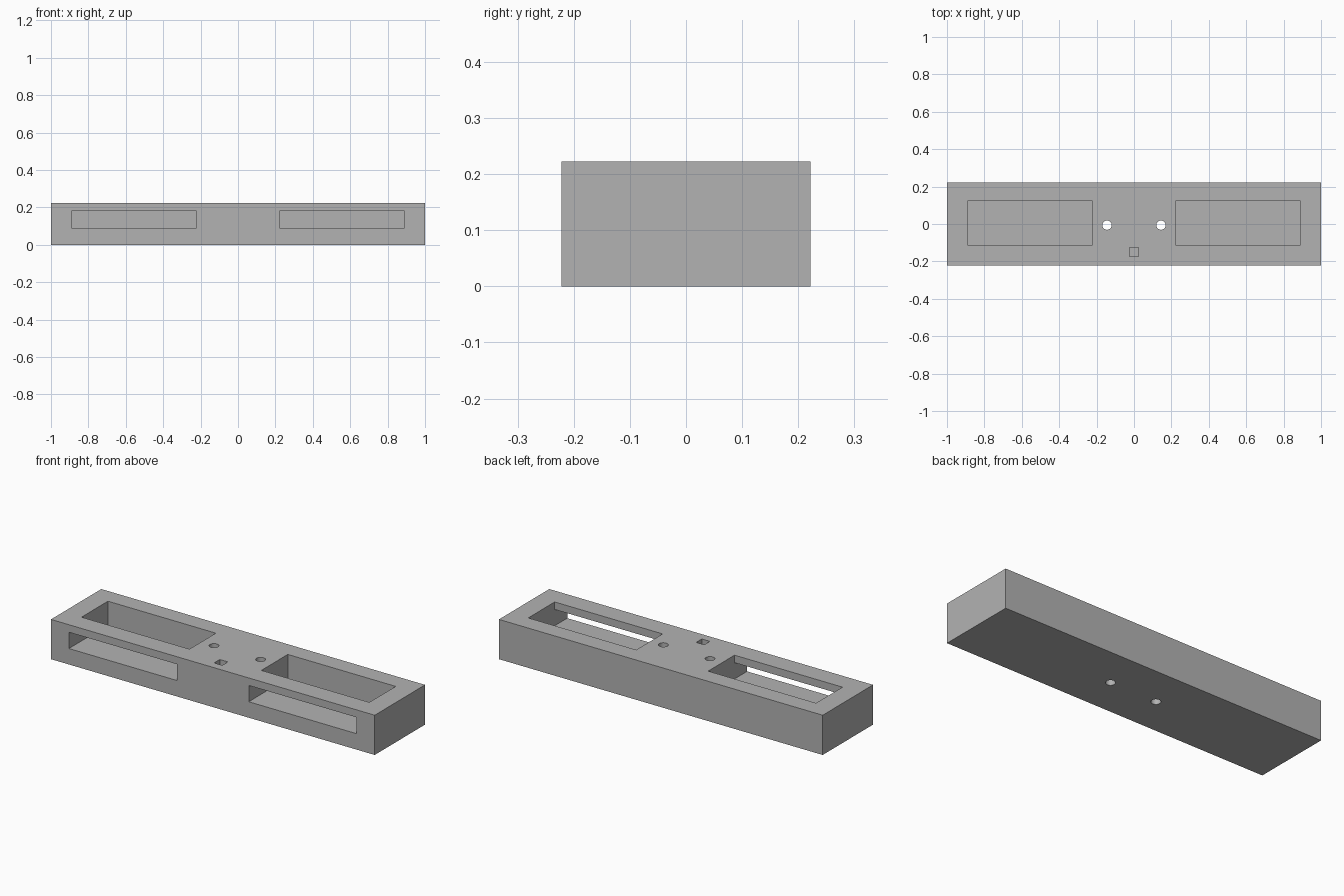
import bpy
import bmesh
import math

cube = bpy.data.objects.get("Cube")
if cube:
    bpy.data.objects.remove(cube, do_unlink=True)

LENGTH, DEPTH, HEIGHT = 2.0, 0.444, 0.222
FRONT = -DEPTH / 2
OVER = 0.1          # how far cutters reach past the outer surfaces
FLOOR = 0.089       # pocket floor, flush with the window sill

grey = bpy.data.materials.new("plain grey")
grey.use_nodes = True
grey.diffuse_color = (0.45, 0.45, 0.45, 1)
grey.node_tree.nodes["Principled BSDF"].inputs["Base Color"].default_value = grey.diffuse_color


def prism(name, outline, start, end, place):
    """Extrude a 2D outline from start to end; place(u, v, w) gives the 3D point."""
    bm = bmesh.new()
    base = [bm.verts.new(place(u, v, start)) for u, v in outline]
    top = [bm.verts.new(place(u, v, end)) for u, v in outline]
    bm.faces.new(base)
    bm.faces.new(top)
    for i in range(len(base)):
        j = (i + 1) % len(base)
        bm.faces.new((base[i], base[j], top[j], top[i]))
    bmesh.ops.recalc_face_normals(bm, faces=bm.faces)
    mesh = bpy.data.meshes.new(name)
    bm.to_mesh(mesh)
    bm.free()
    mesh.materials.append(grey)
    obj = bpy.data.objects.new(name, mesh)
    bpy.context.collection.objects.link(obj)
    return obj


def along_x(u, v, w):
    return (w, u, v)


def along_z(u, v, w):
    return (u, v, w)


def rectangle(cx, cy, sx, sy):
    return [(cx + a * sx / 2, cy + b * sy / 2)
            for a, b in ((-1, -1), (1, -1), (1, 1), (-1, 1))]


def circle(cx, cy, radius, sides=32):
    return [(cx + radius * math.cos(math.tau * i / sides),
             cy + radius * math.sin(math.tau * i / sides)) for i in range(sides)]


# Solid block
body = prism("body", rectangle(0, 0, LENGTH, DEPTH), 0, HEIGHT, along_z)

# Open-topped pocket joined to a front window, as one profile
pocket_profile = [
    (FRONT - OVER, FLOOR), (0.122, FLOOR), (0.122, HEIGHT + OVER),
    (-0.111, HEIGHT + OVER), (-0.111, 0.18), (FRONT - OVER, 0.18),
]

cutters = []
for side, word in ((1, "left"), (-1, "right")):
    cutters.append(prism(word + "_pocket_cutter", pocket_profile,
                         side * 0.222, side * 0.889, along_x))
    # Through hole
    cutters.append(prism(word + "_hole_cutter", circle(side * 0.144, -0.006, 0.025),
                         -OVER, HEIGHT + OVER, along_z))

# Blind square socket near the front
cutters.append(prism("socket_cutter", rectangle(0, -0.15, 0.05, 0.05),
                     0.111, HEIGHT + OVER, along_z))

# Cut the block and discard the cutters
bpy.context.view_layer.objects.active = body
for cutter in cutters:
    cutter.hide_render = True
    cut = body.modifiers.new(cutter.name, "BOOLEAN")
    cut.operation = "DIFFERENCE"
    cut.solver = "EXACT"
    cut.object = cutter
    bpy.ops.object.modifier_apply(modifier=cut.name)
    bpy.data.objects.remove(cutter, do_unlink=True)

# Smooth the round holes, keep the edges crisp
bpy.ops.object.select_all(action="DESELECT")
body.select_set(True)
bpy.ops.object.shade_smooth_by_angle(angle=math.radians(30))
